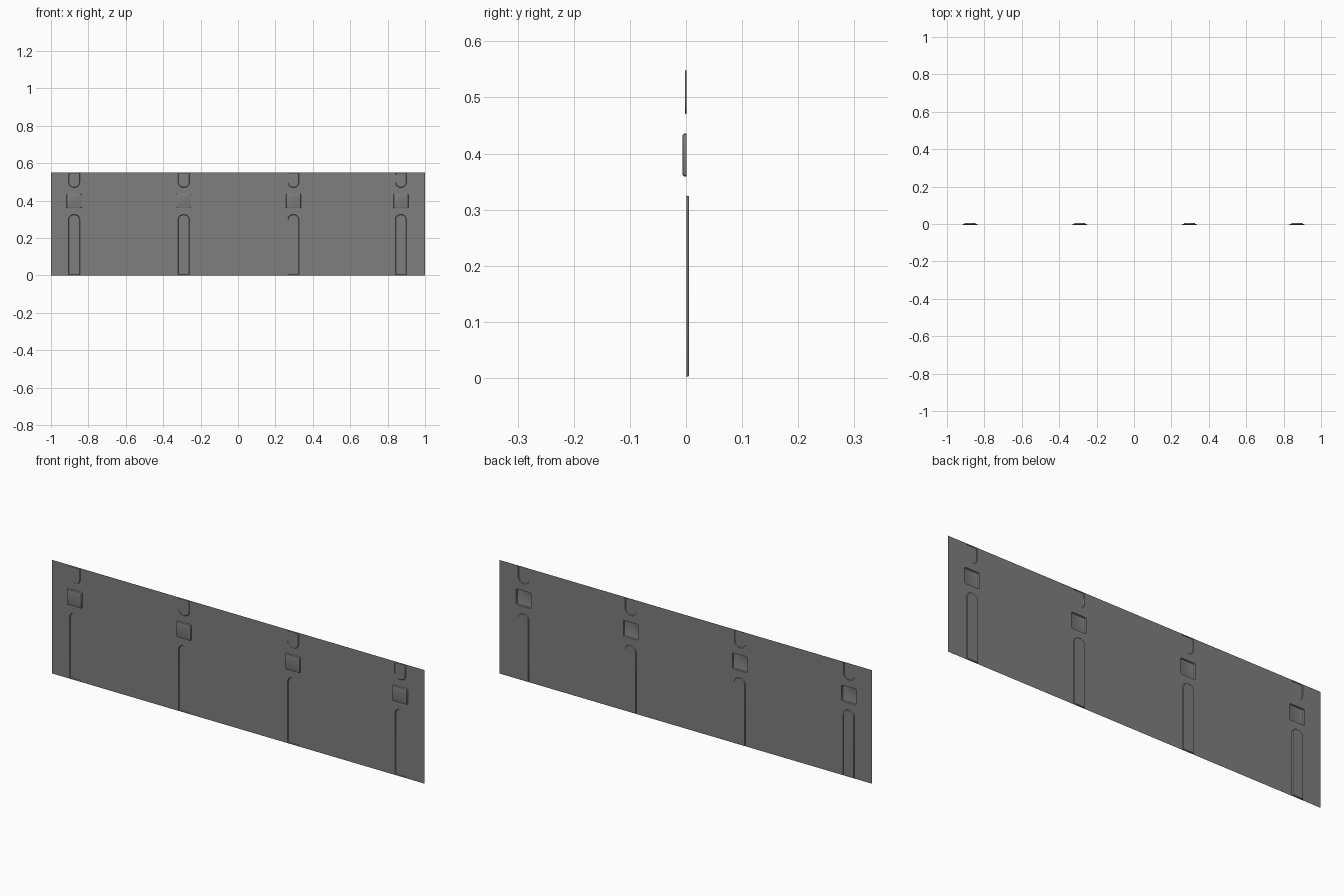
import bpy, bmesh, math

if "Cube" in bpy.data.objects:
    bpy.data.objects.remove(bpy.data.objects["Cube"])

W, H = 1.0, 0.551      # half width, height
Y0 = 0.001             # plane of the sheet
mat = bpy.data.materials.new("mid_grey")
mat.diffuse_color = (0.21, 0.21, 0.21, 1)
mat.use_nodes = True
mat.node_tree.nodes["Principled BSDF"].inputs["Base Color"].default_value = mat.diffuse_color

bm = bmesh.new()
rims = []


def outline(cx, hw, z0, z1, rb, rt, inset):
    # rounded rectangle in x/z, bottom radius rb, top radius rt
    pts = []
    for sx, top, a0 in ((1, 0, -90), (1, 1, 0), (-1, 1, 90), (-1, 0, 180)):
        r = rt if top else rb
        ox = cx + sx * (hw - r)
        oz = (z1 - r) if top else (z0 + r)
        n = 6 if r > 0.01 else 2
        for i in range(n + 1):
            a = math.radians(a0 + 90 * i / n)
            pts.append((ox + (r - inset) * math.cos(a), oz + (r - inset) * math.sin(a)))
    return pts


def emboss(shape, steps):
    # pressed feature: rim in the sheet, walls, then a flat face
    prev = None
    for inset, y in steps:
        loop = [bm.verts.new((x, y, z)) for x, z in outline(*shape, inset)]
        n = len(loop)
        if prev is None:
            rims.append(loop)
        else:
            for i in range(n):
                j = (i + 1) % n
                bm.faces.new((prev[i], prev[j], loop[j], loop[i]))
        prev = loop
    bm.faces.new(prev)


for cx in (-0.876, -0.29, 0.296, 0.871):
    # long recessed groove
    emboss((cx, 0.030, 0.002, 0.325, 0.003, 0.027),
           [(0, Y0), (0.001, 0.004), (0.0025, 0.0055)])
    # raised square
    emboss((cx, 0.040, 0.359, 0.436, 0.006, 0.006),
           [(0, Y0), (0.0005, -0.003), (0.002, -0.0055), (0.005, -0.0065)])
    # short tab at the top edge
    emboss((cx, 0.030, 0.470, 0.5495, 0.027, 0.003),
           [(0, Y0), (0.001, -0.001), (0.0025, -0.002)])

# flat sheet around the pressed features
rims.append([bm.verts.new((x, Y0, z)) for x, z in ((-W, 0), (W, 0), (W, H), (-W, H))])
edges = []
for loop in rims:
    for i, v in enumerate(loop):
        w = loop[(i + 1) % len(loop)]
        edges.append(bm.edges.get((v, w)) or bm.edges.new((v, w)))
bmesh.ops.triangle_fill(bm, use_beauty=True, edges=edges, normal=(0, -1, 0))
bm.normal_update()
for f in bm.faces:
    if f.normal.y > 0:
        f.normal_flip()

me = bpy.data.meshes.new("wall_panel")
bm.to_mesh(me)
bm.free()
me.materials.append(mat)
ob = bpy.data.objects.new("wall_panel", me)
bpy.context.collection.objects.link(ob)
bpy.context.view_layer.objects.active = ob
ob.select_set(True)
bpy.ops.object.shade_smooth_by_angle(angle=math.radians(30))
